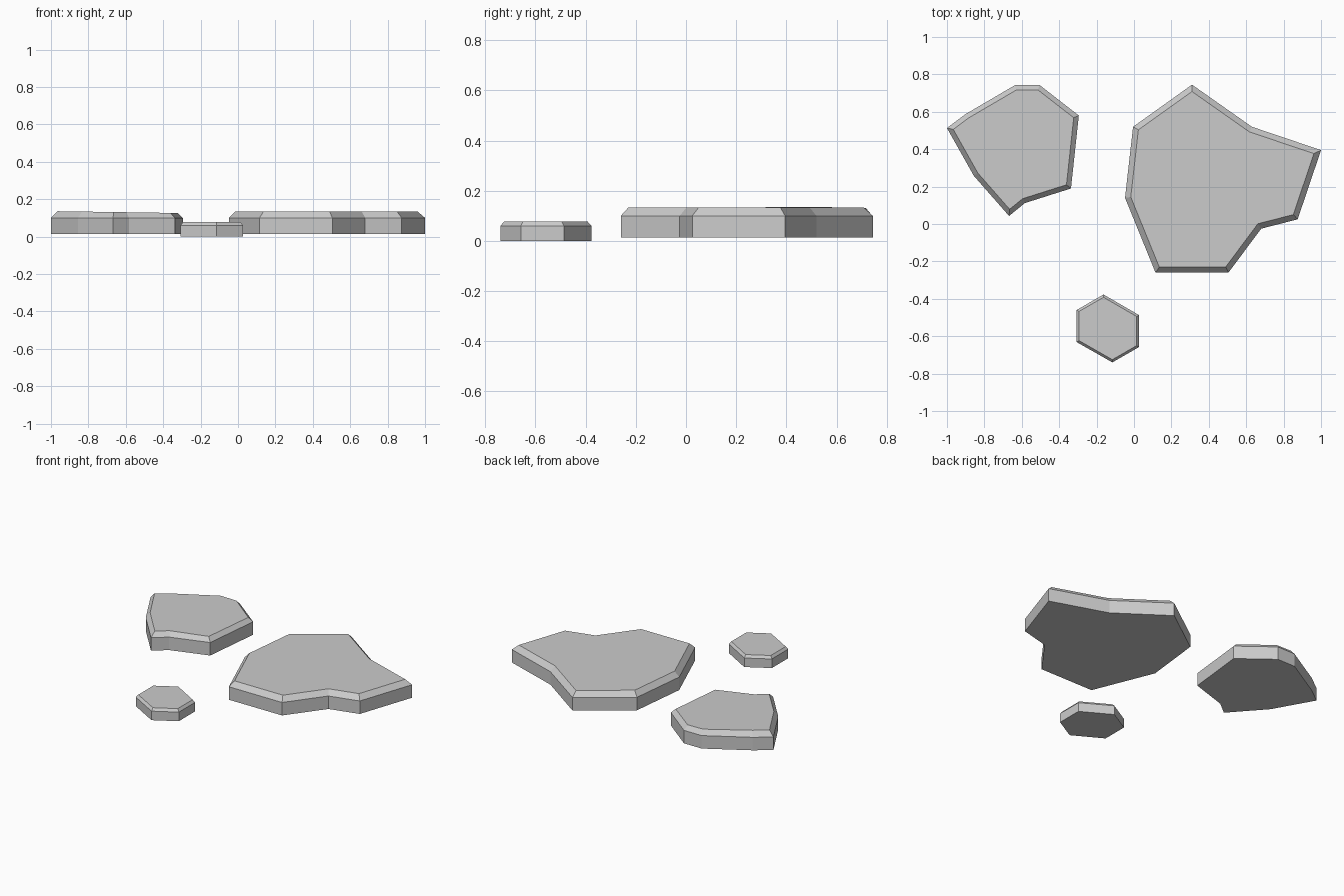
import bpy, bmesh

if "Cube" in bpy.data.objects:
    bpy.data.objects.remove(bpy.data.objects["Cube"])


def slab(name, outline, bottom, edge, top, chamfer, tilt=0.0):
    """Flat paving stone from a clockwise outline, with a chamfered top rim."""
    bm = bmesh.new()
    low = [bm.verts.new((x, y, bottom)) for x, y in outline]
    high = [bm.verts.new((x, y, edge)) for x, y in outline]
    n = len(outline)
    bm.faces.new(low)
    cap = bm.faces.new(high[::-1])
    for i in range(n):
        j = (i + 1) % n
        bm.faces.new((low[j], low[i], high[i], high[j]))
    bmesh.ops.recalc_face_normals(bm, faces=bm.faces[:])
    bm.normal_update()

    # chamfered rim and raised top face
    bmesh.ops.inset_region(bm, faces=[cap], thickness=chamfer,
                           use_even_offset=True, use_boundary=True)
    mid = sum(p[0] for p in outline) / n
    for v in cap.verts:
        v.co.z = top + tilt * (v.co.x - mid)

    mesh = bpy.data.meshes.new(name)
    bm.to_mesh(mesh)
    bm.free()
    obj = bpy.data.objects.new(name, mesh)
    bpy.context.collection.objects.link(obj)
    return obj


# large stone, right
slab("large_stone",
     [(0.31, 0.745), (0.63, 0.52), (1.0, 0.395), (0.875, 0.025),
      (0.68, -0.025), (0.505, -0.26), (0.115, -0.26), (-0.048, 0.14),
      (-0.005, 0.52)],
     0.014, 0.10, 0.133, 0.03)

# medium stone, back left, its top leaning slightly
slab("medium_stone",
     [(-0.635, 0.743), (-0.505, 0.743), (-0.295, 0.58), (-0.337, 0.19),
      (-0.583, 0.112), (-0.668, 0.043), (-0.856, 0.257), (-1.0, 0.513),
      (-0.90, 0.588)],
     0.014, 0.10, 0.131, 0.026, -0.015)

# small stone, front
slab("small_stone",
     [(-0.163, -0.377), (0.027, -0.487), (0.027, -0.658), (-0.116, -0.74),
      (-0.307, -0.631), (-0.307, -0.46)],
     0.0, 0.06, 0.077, 0.013)
